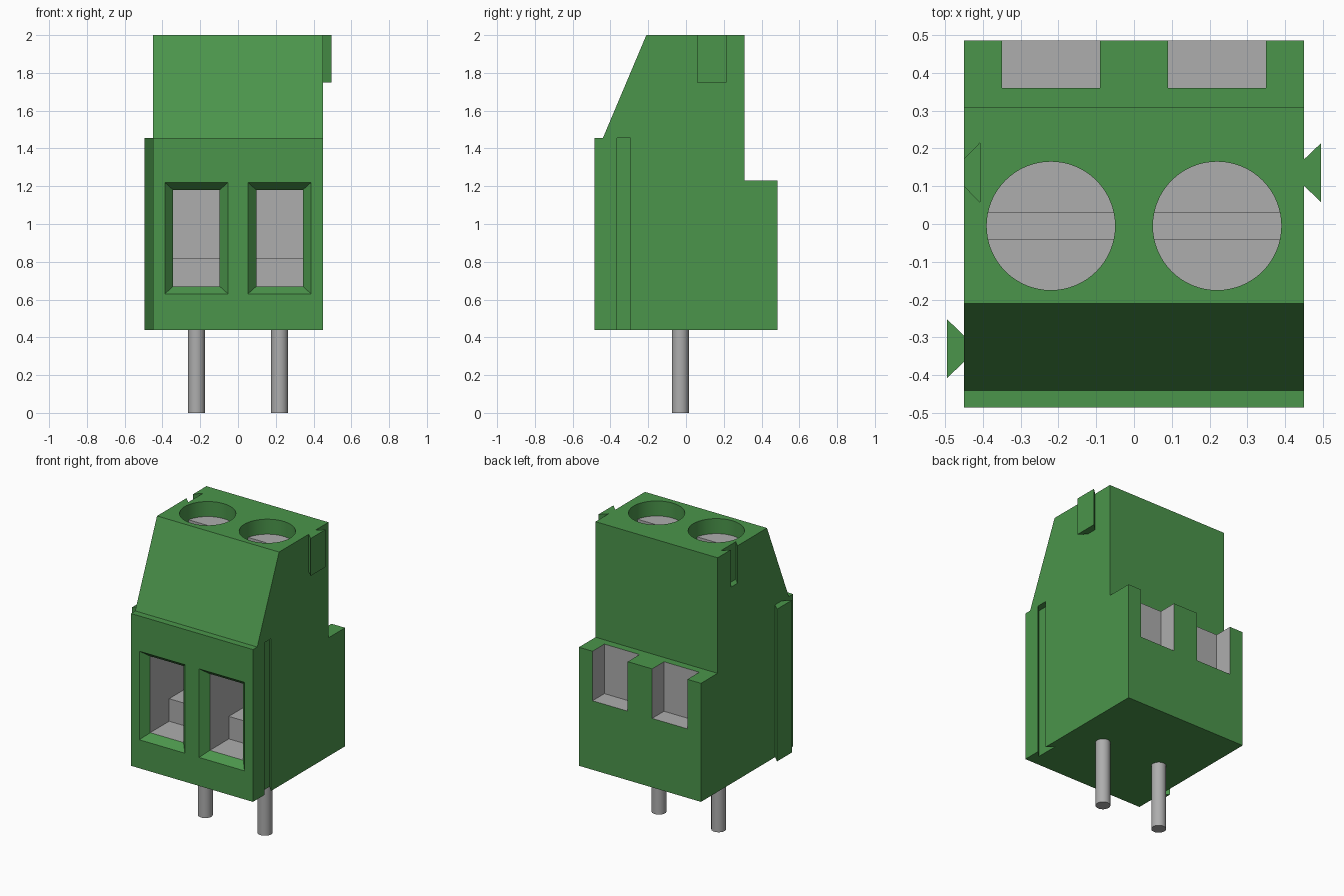
import bpy, bmesh, math
from mathutils import Vector

cube = bpy.data.objects.get("Cube")
if cube:
    bpy.data.objects.remove(cube, do_unlink=True)


def material(name, rgb):
    m = bpy.data.materials.new(name)
    m.use_nodes = True
    m.diffuse_color = (*rgb, 1)
    m.node_tree.nodes["Principled BSDF"].inputs["Base Color"].default_value = (*rgb, 1)
    return m


GREEN, GREY = 0, 1
MATS = [material("green_plastic", (0.07, 0.30, 0.07)),
        material("grey_metal", (0.42, 0.42, 0.42))]


def finish(name, bm, mat):
    """Turn a bmesh into an object with both materials in its slots."""
    bmesh.ops.recalc_face_normals(bm, faces=bm.faces)
    me = bpy.data.meshes.new(name)
    for m in MATS:
        me.materials.append(m)
    for f in bm.faces:
        f.material_index = mat
    bm.to_mesh(me)
    bm.free()
    ob = bpy.data.objects.new(name, me)
    bpy.context.collection.objects.link(ob)
    return ob


def prism(name, profile, axis, lo, hi, mat):
    """Extrude a (y, z) profile along x, or an (x, y) profile along z."""
    bm = bmesh.new()
    place = (lambda a, b: (lo, a, b)) if axis == "x" else (lambda a, b: (a, b, lo))
    face = bm.faces.new([bm.verts.new(place(a, b)) for a, b in profile])
    move = Vector((hi - lo, 0, 0)) if axis == "x" else Vector((0, 0, hi - lo))
    out = bmesh.ops.extrude_face_region(bm, geom=[face])
    verts = [v for v in out["geom"] if isinstance(v, bmesh.types.BMVert)]
    bmesh.ops.translate(bm, vec=move, verts=verts)
    return finish(name, bm, mat)


def box(name, x0, x1, y0, y1, z0, z1, mat):
    return prism(name, [(y0, z0), (y1, z0), (y1, z1), (y0, z1)], "x", x0, x1, mat)


def cylinder(name, x, y, z0, z1, r, mat, sides=64):
    bm = bmesh.new()
    bmesh.ops.create_cone(bm, cap_ends=True, segments=sides, radius1=r, radius2=r, depth=z1 - z0)
    bmesh.ops.translate(bm, vec=(x, y, (z0 + z1) / 2), verts=bm.verts)
    return finish(name, bm, mat)


def funnel(name, x, mat):
    """Tapered opening of a wire window, wide at the front."""
    bm = bmesh.new()
    rings = []
    for y, w, z0, z1 in ((-0.535, 0.212, 0.59, 1.26), (-0.435, 0.123, 0.67, 1.18)):
        rings.append([bm.verts.new(p) for p in
                      ((x - w, y, z0), (x + w, y, z0), (x + w, y, z1), (x - w, y, z1))])
    a, b = rings
    bm.faces.new(a)
    bm.faces.new(b)
    for i in range(4):
        j = (i + 1) % 4
        bm.faces.new((a[i], a[j], b[j], b[i]))
    return finish(name, bm, mat)


def cut(target, cutter):
    cutter.hide_render = True
    mod = target.modifiers.new("cut", "BOOLEAN")
    mod.operation = "DIFFERENCE"
    mod.solver = "EXACT"
    mod.object = cutter
    bpy.context.view_layer.objects.active = target
    bpy.ops.object.modifier_apply(modifier=mod.name)
    bpy.data.objects.remove(cutter, do_unlink=True)


def smooth(ob):
    bpy.ops.object.select_all(action="DESELECT")
    ob.select_set(True)
    bpy.context.view_layer.objects.active = ob
    bpy.ops.object.shade_smooth_by_angle(angle=math.radians(30))


# Housing with sloped front and stepped back
BASE, LEDGE, TOP = 0.44, 1.455, 2.0
housing = prism("housing", [(-0.485, BASE), (0.485, BASE), (0.485, 1.23), (0.31, 1.23),
                            (0.31, TOP), (-0.21, TOP), (-0.44, LEDGE), (-0.485, LEDGE)],
                "x", -0.45, 0.45, GREEN)


# Dovetail rails and their matching grooves
def dovetail(name, x, y, z0, z1):
    s = math.copysign(1, x)
    return prism(name, [(x, y - 0.035), (x + s * 0.045, y - 0.078),
                        (x + s * 0.045, y + 0.078), (x, y + 0.035)], "z", z0, z1, GREEN)


def groove(x, y, z0, z1):
    s = math.copysign(1, x)
    inner, outer = x - s * 0.042, x + s * 0.05
    cut(housing, prism("groove_cutter", [
        (outer, y - 0.035), (x, y - 0.035), (inner, y - 0.078),
        (inner, y + 0.078), (x, y + 0.035), (outer, y + 0.035)], "z", z0, z1, GREEN))


dovetail("left_rail", 0.45, 0.136, 1.75, TOP)
groove(-0.45, 0.136, 1.75, TOP + 0.1)
dovetail("right_rail", -0.45, -0.33, BASE, LEDGE)
groove(0.45, -0.33, BASE - 0.1, LEDGE)

# Each pole: wire window, back pocket, screw and pin
for side, x in (("right", -0.22), ("left", 0.22)):
    cut(housing, funnel("window_cutter", x, GREEN))
    cut(housing, prism("cavity_cutter", [(-0.445, 0.67), (-0.235, 0.67), (-0.235, 0.82),
                                         (0.2, 0.82), (0.2, 1.18), (-0.445, 1.18)],
                       "x", x - 0.123, x + 0.123, GREY))
    cut(housing, box("pocket_cutter", x - 0.13, x + 0.13, 0.36, 0.6, 0.9, 1.3, GREY))
    cut(housing, cylinder("hole_cutter", x, -0.005, 1.75, 2.1, 0.17, GREEN))

    screw = cylinder(side + "_screw", x, -0.005, 1.74, 1.9, 0.17, GREY)
    cut(screw, box("slot_cutter", x - 0.3, x + 0.3, -0.04, 0.03, 1.85, 2, GREY))
    smooth(screw)
    smooth(cylinder(side + "_pin", x, -0.03, 0, BASE + 0.05, 0.045, GREY, 32))

smooth(housing)
